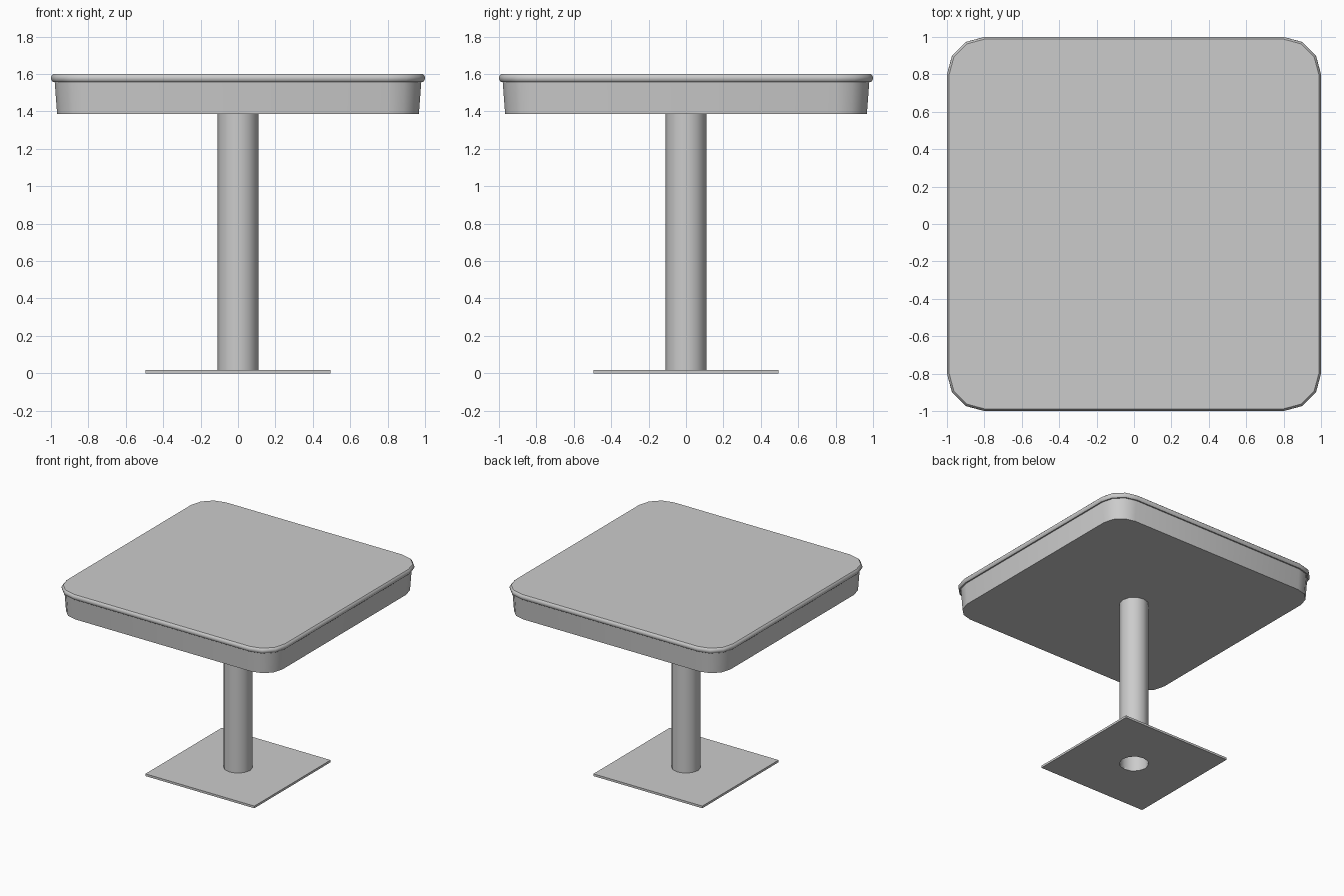
import bpy
import bmesh
from math import cos, sin, pi, radians

cube = bpy.data.objects.get("Cube")
if cube:
    bpy.data.objects.remove(cube, do_unlink=True)

SIDES = 12
COLUMN_R = 0.11

grey = bpy.data.materials.new("light grey")
grey.use_nodes = True
grey.diffuse_color = (0.6, 0.6, 0.6, 1)
grey.node_tree.nodes["Principled BSDF"].inputs["Base Color"].default_value = (0.6, 0.6, 0.6, 1)


def finish(bm, name, smooth=True):
    """Turn a bmesh into a named, coloured object."""
    mesh = bpy.data.meshes.new(name)
    bm.to_mesh(mesh)
    bm.free()
    mesh.materials.append(grey)
    obj = bpy.data.objects.new(name, mesh)
    bpy.context.collection.objects.link(obj)
    if smooth:
        bpy.ops.object.select_all(action="DESELECT")
        obj.select_set(True)
        bpy.context.view_layer.objects.active = obj
        bpy.ops.object.shade_smooth_by_angle(angle=radians(40))
    return obj


def rounded_square(half, centre=0.8, steps=3):
    """Outline with corner arcs that all share the same centres."""
    points = []
    for corner in range(4):
        sx, sy = [(1, 1), (-1, 1), (-1, -1), (1, -1)][corner]
        for i in range(steps + 1):
            a = (corner + i / steps) * pi / 2
            r = half - centre
            points.append((sx * centre + r * cos(a), sy * centre + r * sin(a)))
    return points


def circle(radius):
    return [(radius * cos(2 * pi * i / SIDES), radius * sin(2 * pi * i / SIDES))
            for i in range(SIDES)]


def add_ring(bm, points, z):
    return [bm.verts.new((x, y, z)) for x, y in points]


def bridge(bm, low, high):
    n = len(low)
    for i in range(n):
        j = (i + 1) % n
        bm.faces.new((low[i], low[j], high[j], high[i]))


def stack(name, sections, capped):
    """Loft outlines listed from bottom to top."""
    bm = bmesh.new()
    rings = [add_ring(bm, points, z) for points, z in sections]
    for low, high in zip(rings, rings[1:]):
        bridge(bm, low, high)
    if capped:
        bm.faces.new(rings[0][::-1])
        bm.faces.new(rings[-1])
    return finish(bm, name)


# Table top: tapered skirt below a rounded, overhanging rim
top_profile = [(0.967, 1.385), (0.98, 1.558), (0.99, 1.558), (0.998, 1.567),
               (1.0, 1.578), (0.998, 1.59), (0.988, 1.6)]
stack("table_top", [(rounded_square(h), z) for h, z in top_profile], True)

# Column: tube open at the floor
stack("column", [(circle(COLUMN_R), 0), (circle(COLUMN_R), 1.385)], False)

# Base plate: thin square with a hole for the column
bm = bmesh.new()
h = 0.495
for outline in ([(h, h), (-h, h), (-h, -h), (h, -h)], circle(COLUMN_R)):
    ring = add_ring(bm, outline, 0)
    for a, b in zip(ring, ring[1:] + ring[:1]):
        bm.edges.new((a, b))
bmesh.ops.triangle_fill(bm, edges=bm.edges[:], use_beauty=True)
plate = bmesh.ops.extrude_face_region(bm, geom=bm.faces[:], use_keep_orig=True)
bmesh.ops.translate(bm, vec=(0, 0, 0.018),
                    verts=[g for g in plate["geom"] if isinstance(g, bmesh.types.BMVert)])
bmesh.ops.recalc_face_normals(bm, faces=bm.faces[:])
finish(bm, "base_plate", smooth=False)
